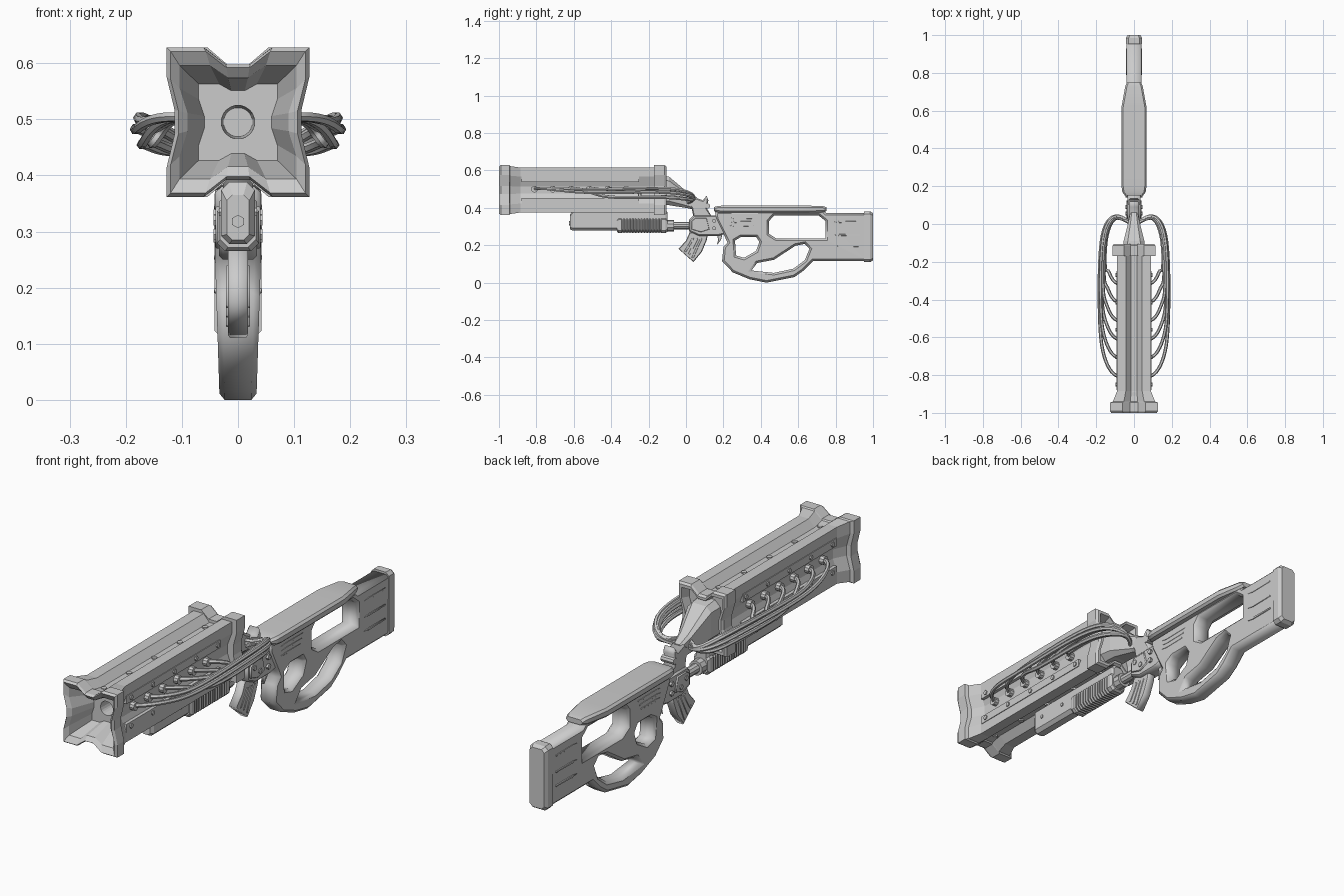
import bpy, bmesh, math
from mathutils import Matrix

if "Cube" in bpy.data.objects:
    bpy.data.objects.remove(bpy.data.objects["Cube"])

col = bpy.context.scene.collection
YZ = Matrix(((0, 0, 1, 0), (1, 0, 0, 0), (0, 1, 0, 0), (0, 0, 0, 1)))  # local xy -> world yz


def finish(name, bm, smooth=False):
    bmesh.ops.remove_doubles(bm, verts=bm.verts, dist=0.00005)
    bmesh.ops.recalc_face_normals(bm, faces=bm.faces)
    me = bpy.data.meshes.new(name)
    bm.to_mesh(me)
    bm.free()
    ob = bpy.data.objects.new(name, me)
    col.objects.link(ob)
    if smooth:
        bpy.ops.object.select_all(action='DESELECT')
        ob.select_set(True)
        bpy.context.view_layer.objects.active = ob
        bpy.ops.object.shade_smooth_by_angle(angle=math.radians(35))
    return ob


def loft(name, sections, smooth=False):
    """sections: (y, z centre, ring of (x, z))"""
    bm = bmesh.new()
    rings = [[bm.verts.new((x, y, zc + z)) for x, z in ring] for y, zc, ring in sections]
    for a, b in zip(rings, rings[1:]):
        for i in range(len(a)):
            j = (i + 1) % len(a)
            bm.faces.new((a[i], a[j], b[j], b[i]))
    bm.faces.new(rings[0])
    bm.faces.new(rings[-1])
    return finish(name, bm, smooth)


def from_curve(name, cu, matrix, smooth=False, taper=None):
    tmp = bpy.data.objects.new(name + "_curve", cu)
    col.objects.link(tmp)
    bpy.context.view_layer.update()
    me = bpy.data.meshes.new_from_object(tmp.evaluated_get(bpy.context.evaluated_depsgraph_get()))
    me.transform(matrix)
    bpy.data.objects.remove(tmp)
    bm = bmesh.new()
    bm.from_mesh(me)
    bpy.data.meshes.remove(me)
    if taper:
        for v in bm.verts:
            v.co.x *= taper(v.co.z)
    return finish(name, bm, smooth)


def prism(name, outlines, half, bevel, x=0.0, taper=None):
    """side outline (first) with holes, extruded to +-half with chamfered edges"""
    cu = bpy.data.curves.new(name, 'CURVE')
    cu.dimensions, cu.fill_mode = '2D', 'BOTH'
    cu.extrude, cu.bevel_depth, cu.bevel_resolution, cu.offset = half - bevel, bevel, 0, -bevel
    for pts in outlines:
        sp = cu.splines.new('POLY')
        sp.points.add(len(pts) - 1)
        for p, (y, z) in zip(sp.points, pts):
            p.co = (y, z, 0, 1)
        sp.use_cyclic_u = True
    return from_curve(name, cu, Matrix.Translation((x, 0, 0)) @ YZ, taper=taper)


def quarter_mirror(q):
    return (q + [(-x, z) for x, z in reversed(q)] + [(-x, -z) for x, z in q]
            + [(x, -z) for x, z in reversed(q)])


def star(w, h, n, m):
    return quarter_mirror([(w - m, .16 * h), (w, .6 * h), (w, h), (.48 * w, h), (.17 * w, h - n)])


def disc(r):
    return [(r * math.cos(a), r * math.sin(a)) for a in (math.atan2(z, x) for x, z in star(.07, .07, .01, .01))]


def cham(w, h, c):
    return quarter_mirror([(w, h - c), (w - c, h)])


def box(name, c, s):
    bm = bmesh.new()
    bmesh.ops.create_cube(bm, size=1, matrix=Matrix.Translation(c) @ Matrix.Diagonal((*s, 1)))
    return finish(name, bm)


def bolt(name, c, r, d, axis, seg=6):
    bm = bmesh.new()
    rot = Matrix.Rotation(math.pi / 2, 4, 'Y') if axis == 'X' else (
        Matrix.Rotation(math.pi / 2, 4, 'X') if axis == 'Y' else Matrix.Identity(4))
    bmesh.ops.create_cone(bm, cap_ends=True, segments=seg, radius1=r, radius2=r, depth=d,
                          matrix=Matrix.Translation(c) @ rot)
    return finish(name, bm)


# Main barrel housing: bore, flared muzzle, notched body and rear ring in one loft
C = .495
loft("barrel_housing", [(y, C, r) for y, r in [
    (-.80, disc(.026)), (-.88, disc(.03)), (-.88, star(.07, .068, .012, .01)),
    (-.985, star(.104, .101, .022, .014)), (-1.0, star(.12, .126, .029, .014)),
    (-.99, star(.127, .133, .03, .014)), (-.945, star(.127, .133, .03, .014)),
    (-.94, star(.112, .128, .03, .016)), (-.885, star(.09, .12, .03, .02)),
    (-.17, star(.09, .12, .03, .02)), (-.17, star(.113, .133, .03, .016)),
    (-.115, star(.113, .133, .03, .016)), (-.105, star(.106, .126, .03, .016)),
    (-.105, star(.095, .113, .028, .016)), (-.145, star(.086, .102, .025, .016))]])

# Bolts and side plates on the housing
for i in range(5):
    bolt("top_bolt", (0, -.90 + .17 * i, .585), .012, .012, 'Z')
    bolt("bottom_bolt", (0, -.90 + .17 * i, .405), .012, .012, 'Z')
for s in (1, -1):
    for dz in (.06, -.06):
        box("side_plate", (s * .081, -.565, C + dz), (.024, .63, .034))
        for i in range(5):
            bolt("side_bolt", (s * .094, -.85 + .145 * i, C + dz), .010, .008, 'X')

# Cables from side sockets to the neck
for s in (1, -1):
    for i in range(6):
        y = -.81 + .098 * i
        t = i / 5
        bolt("cable_socket", (s * .076, y, .50), .018, .026, 'X', 10)
        bulge = .185 - .03 * t
        zm = .475 + .028 * math.sin(i * 2.3)
        pts = [(.07, y, .50), (.115, y + .005, .508), (bulge - .02, y + .10, .50 - .02 * t),
               (bulge, y * .55 - .10, zm), (bulge, -.10 + .02 * t, zm + .015),
               (bulge - .04, .035, zm - .01), (.075, .06 - .02 * t, .445), (.015, .0, .425 + .006 * i)]
        cu = bpy.data.curves.new("cable", 'CURVE')
        cu.dimensions, cu.bevel_depth, cu.bevel_resolution, cu.resolution_u = '3D', .009, 1, 5
        sp = cu.splines.new('NURBS')
        sp.points.add(len(pts) - 1)
        for p, (px, py, pz) in zip(sp.points, pts):
            p.co = (s * px, py, pz, 1)
        sp.order_u, sp.use_endpoint_u = 4, True
        from_curve("cable", cu, Matrix.Identity(4), True)

# Tapered neck behind the housing and its bracket
loft("neck", [(-.15, .495, cham(.06, .08, .025)), (-.09, .49, cham(.055, .076, .022)),
              (.01, .44, cham(.03, .042, .012)), (.06, .42, cham(.02, .035, .008))])
prism("neck_bracket", [[(.0, .42), (.05, .455), (.09, .44), (.11, .465), (.12, .44), (.11, .40),
                        (.14, .35), (.04, .35), (.03, .40)]], .027, .006)
bolt("bracket_bolt", (0, .115, .41), .014, .06, 'X', 8)

# Lower tube with pump grip
loft("lower_tube", [(-.62, .325, cham(.02, .04, .01)), (-.605, .333, cham(.03, .055, .014)),
                    (-.11, .333, cham(.03, .055, .014)), (-.10, .333, cham(.024, .045, .012))])
bolt("tube_nozzle", (0, -.62, .318), .012, .012, 'Y')
grip = [(-.37, .032, .036), (-.36, .037, .043)]
for i in range(14):
    y = -.345 + .0155 * i
    grip += [(y, .037, .043), (y + .004, .033, .039), (y + .009, .033, .039), (y + .012, .037, .043)]
grip += [(-.11, .037, .043), (-.10, .032, .036)]
loft("pump_grip", [(y, .308, cham(w, h, .014)) for y, w, h in grip])
for s in (1, -1):
    for y in (-.56, -.43):
        bolt("tube_bolt", (s * .03, y, .335), .008, .008, 'X')
bolt("tube_link", (0, -.03, .305), .02, .16, 'Y', 10)
bolt("tube_collar", (0, -.082, .305), .031, .034, 'Y', 10)

# Receiver with side bolts
prism("receiver", [[(.015, .335), (.04, .36), (.16, .36), (.20, .33), (.21, .26), (.17, .25),
                    (.07, .25), (.015, .275)]], .034, .007)
for s in (1, -1):
    prism("receiver_plate", [[(.03, .33), (.05, .345), (.11, .345), (.125, .285), (.08, .27), (.03, .285)]],
          .005, .002, x=s * .035)
    for y, z in ((.055, .32), (.09, .295), (.15, .33), (.15, .29)):
        bolt("receiver_bolt", (s * .038, y, z), .011, .012, 'X')

# Curved magazine with ribs, and trigger
prism("magazine", [[(.02, .27), (.0, .225), (-.04, .18), (.04, .11), (.085, .165), (.11, .225), (.12, .27)]],
      .018, .004)
for k in (.25, .5, .75):
    a = [(.01 + .09 * k, .24), (-.005 + .08 * k, .215 - .03 * k), (-.03 + .08 * k, .185 - .068 * k)]
    prism("magazine_rib", [a + [(y + .010, z - .004) for y, z in reversed(a)]], .021, .001)
prism("trigger", [[(.165, .26), (.195, .26), (.188, .23), (.165, .20), (.172, .23)]], .009, .002)

# Stock with grip hole, lower hole and upper hole
outer = [(.155, .38), (.16, .34), (.205, .25), (.222, .215), (.20, .19), (.193, .115), (.25, .055),
         (.34, .018), (.43, .0), (.58, .03), (.63, .065), (.68, .115), (.965, .115), (.965, .372), (.75, .372),
         (.735, .385)]
hole1 = [(.262, .225), (.295, .245), (.375, .245), (.392, .218), (.375, .17), (.31, .133), (.268, .145)]
hole2 = [(.35, .065), (.38, .105), (.47, .122), (.585, .197), (.635, .207), (.66, .18), (.635, .12),
         (.575, .075), (.47, .052)]
hole3 = [(.445, .33), (.47, .358), (.71, .358), (.745, .33), (.745, .235), (.485, .235), (.445, .26)]
prism("stock", [outer, hole1, hole2, hole3], .04, .011, taper=lambda z: .82 + .2 * min(1, max(0, z / .25)))

# Butt pad and cheek rest
loft("butt_pad", [(.952, .245, cham(.042, .136, .014)), (.985, .245, cham(.042, .136, .014)),
                  (1.0, .245, cham(.034, .126, .012))])
loft("cheek_rest", [(y, .393, cham(w, h, .009)) for y, w, h in [
    (.15, .048, .011), (.17, .062, .017), (.20, .066, .019), (.62, .066, .019),
    (.73, .046, .017), (.75, .038, .011)]], True)

# Slim side ridges on the stock
for s in (1, -1):
    for y0, y1, z in ((.79, .93, .325), (.79, .93, .255), (.79, .93, .195), (.23, .38, .345),
                      (.23, .37, .325), (.23, .36, .305)):
        prism("stock_slot", [[(y0, z), (y0 + .03, z - .005), (y1, z - .003), (y1, z + .003), (y0 + .03, z + .004)]],
              .003, .0005, x=s * .0395)
